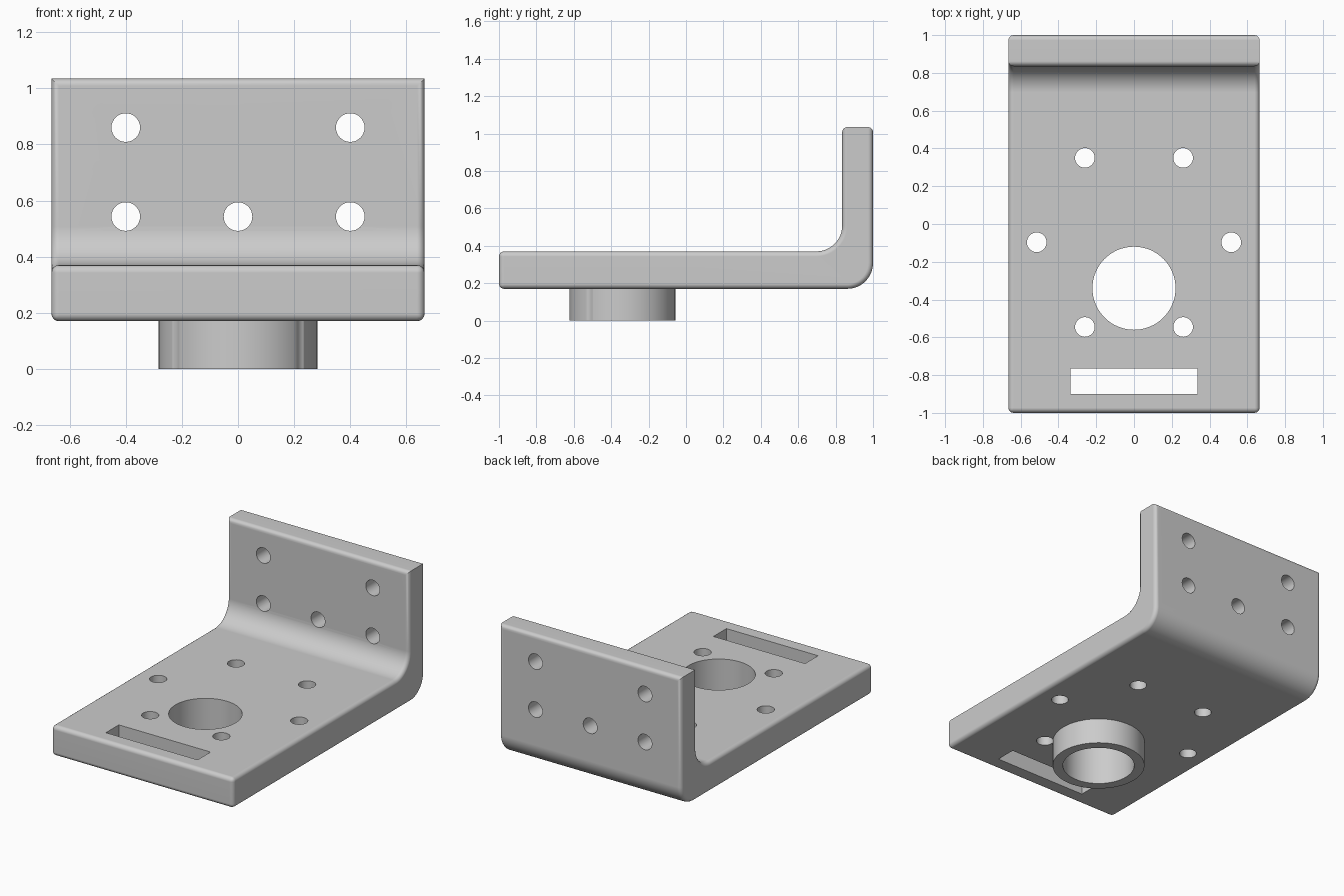
import bpy, bmesh, math
from mathutils import Matrix, Vector

if "Cube" in bpy.data.objects:
    bpy.data.objects.remove(bpy.data.objects["Cube"])

HALF_W, BASE_Z, PLATE_Z, TOP_Z = 0.665, 0.17, 0.37, 1.035
BORE_Y, BORE_R, BOSS_R = -0.34, 0.22, 0.283


def make_object(name, bm):
    bmesh.ops.recalc_face_normals(bm, faces=bm.faces[:])
    mesh = bpy.data.meshes.new(name)
    bm.to_mesh(mesh)
    bm.free()
    obj = bpy.data.objects.new(name, mesh)
    bpy.context.collection.objects.link(obj)
    return obj


def add_cylinder(bm, centre, radius, depth, segments, along_y=False):
    m = Matrix.Translation(centre)
    if along_y:
        m = m @ Matrix.Rotation(math.pi / 2, 4, 'X')
    bmesh.ops.create_cone(bm, cap_ends=True, segments=segments, radius1=radius,
                          radius2=radius, depth=depth, matrix=m)


# Angle bracket: L profile extruded across the width
bm = bmesh.new()
profile = [(-1, BASE_Z), (1, BASE_Z), (1, TOP_Z), (0.835, TOP_Z),
           (0.835, PLATE_Z), (-1, PLATE_Z)]
face = bm.faces.new([bm.verts.new((-HALF_W, y, z)) for y, z in profile])
ext = bmesh.ops.extrude_face_region(bm, geom=[face])
bmesh.ops.translate(bm, vec=(2 * HALF_W, 0, 0),
                    verts=[v for v in ext['geom'] if isinstance(v, bmesh.types.BMVert)])
bmesh.ops.recalc_face_normals(bm, faces=bm.faces[:])

# Large bend radii inside and outside the L
bends = [e for e in bm.edges
         if all((abs(v.co.y - 1) < 1e-4 and v.co.z < 0.2) or
                (abs(v.co.y - 0.835) < 1e-4 and v.co.z < 0.4) for v in e.verts)
         and abs(e.verts[0].co.x - e.verts[1].co.x) > 0.1]
bmesh.ops.bevel(bm, geom=bends, offset=0.138, offset_type='OFFSET', segments=12,
                profile=0.5, affect='EDGES')

# Small rounding on outer edges, with the ends of the top edge kept sharp
rounded = []
for e in bm.edges:
    a, b = (v.co for v in e.verts)
    top_end = a.z > 1.03 and b.z > 1.03 and abs(a.x - b.x) < 1e-4
    if e.calc_face_angle(0) > math.radians(40) and not top_end:
        rounded.append(e)
bmesh.ops.bevel(bm, geom=rounded, offset=0.027, offset_type='OFFSET', segments=4,
                profile=0.5, affect='EDGES', clamp_overlap=True)
bracket = make_object("angle_bracket", bm)

# Round boss under the plate
bm = bmesh.new()
add_cylinder(bm, (0, BORE_Y, 0.13), BOSS_R, 0.26, 64)
boss = make_object("boss", bm)

# Cutters: bore, slot, plate holes and upright holes
bm = bmesh.new()
add_cylinder(bm, (0, BORE_Y, 0.2), BORE_R, 0.8, 64)
bmesh.ops.create_cube(bm, size=1, matrix=Matrix.Translation((0, -0.8325, 0.27)) @
                      Matrix.Diagonal((0.67, 0.135, 0.6, 1)))
for x, y in [(0.26, 0.35), (0.515, -0.097), (0.26, -0.545)]:
    for s in (-1, 1):
        add_cylinder(bm, (s * x, y, 0.2), 0.052, 0.8, 32)
for x, z in [(-0.4, 0.86), (0.4, 0.86), (-0.4, 0.543), (0, 0.543), (0.4, 0.543)]:
    add_cylinder(bm, (x, 0.92, z), 0.051, 0.4, 32, along_y=True)
cutter = make_object("hole_cutter", bm)

for helper, op in ((boss, 'UNION'), (cutter, 'DIFFERENCE')):
    mod = bracket.modifiers.new(op.lower(), 'BOOLEAN')
    mod.operation, mod.object, mod.solver = op, helper, 'EXACT'
    helper.hide_render = True

# Bake the cuts and discard the helpers
deps = bpy.context.evaluated_depsgraph_get()
baked = bpy.data.meshes.new_from_object(bracket.evaluated_get(deps))
bracket.modifiers.clear()
bracket.data = baked
for helper in (boss, cutter):
    bpy.data.objects.remove(helper)

# Plain grey finish
grey = bpy.data.materials.new("grey")
grey.diffuse_color = (0.6, 0.6, 0.6, 1)
grey.use_nodes = True
grey.node_tree.nodes["Principled BSDF"].inputs["Base Color"].default_value = grey.diffuse_color
baked.materials.clear()
baked.materials.append(grey)

# Smooth bends, crisp hole rims
bpy.context.view_layer.objects.active = bracket
bracket.select_set(True)
bpy.ops.object.shade_smooth_by_angle(angle=math.radians(35))
weighted = bracket.modifiers.new("weighted_normals", 'WEIGHTED_NORMAL')
weighted.keep_sharp = True
